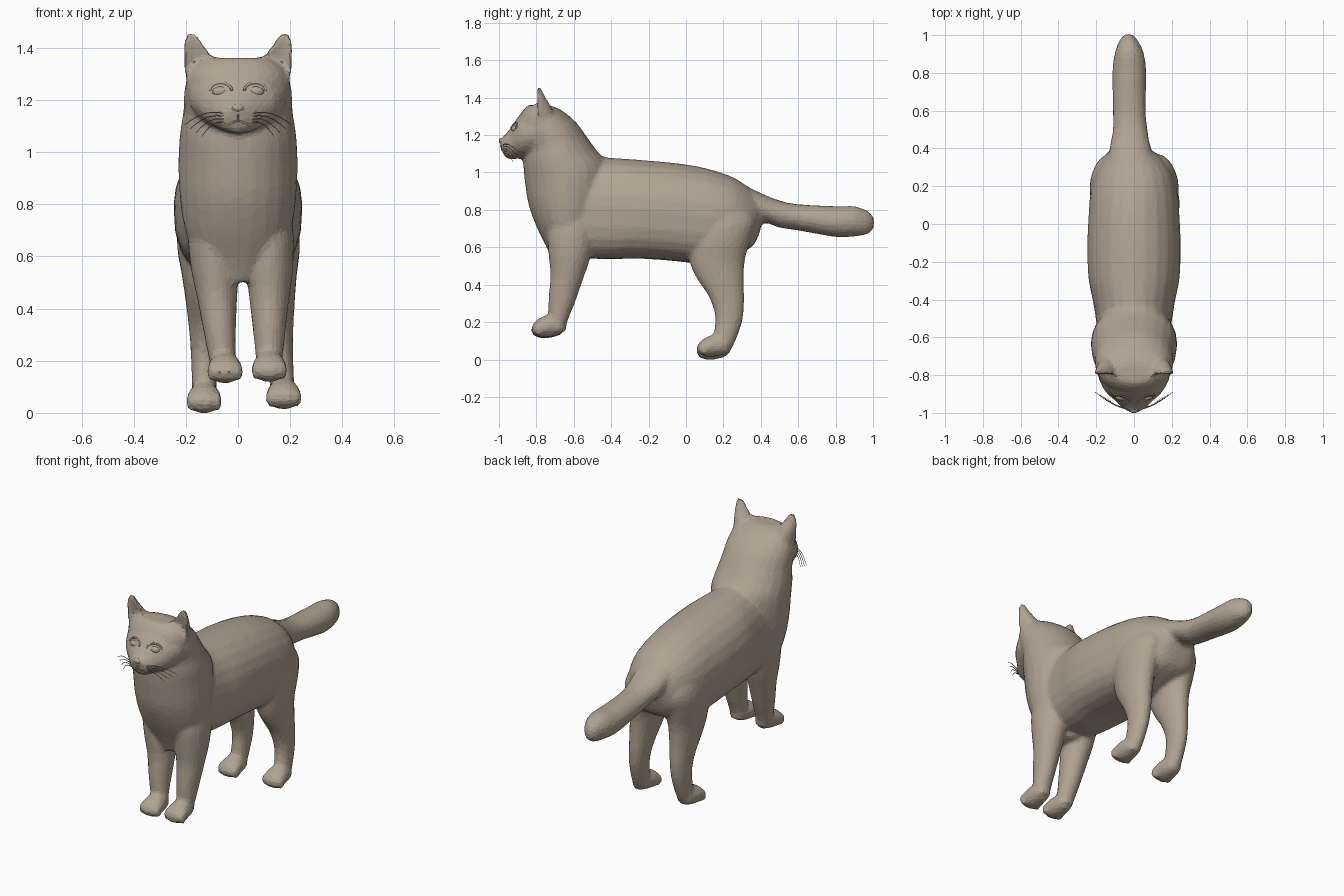
import bpy
import bmesh
import math
from mathutils import Vector, Matrix
from mathutils.bvhtree import BVHTree

cube = bpy.data.objects.get("Cube")
if cube:
    bpy.data.objects.remove(cube, do_unlink=True)

fur = bpy.data.materials.new("warm_taupe")
fur.use_nodes = True
TAUPE = (0.44, 0.37, 0.29, 1)
fur.diffuse_color = TAUPE
for node in fur.node_tree.nodes:
    if node.type == 'BSDF_PRINCIPLED':
        node.inputs["Base Color"].default_value = TAUPE
        node.inputs["Roughness"].default_value = 0.9


def add_object(name, data):
    obj = bpy.data.objects.new(name, data)
    bpy.context.collection.objects.link(obj)
    data.materials.append(fur)
    return obj


def smooth_sections(sections, steps=4):
    """Interpolate sections with a Catmull-Rom spline."""
    s = [Vector(v) for v in sections]
    out = []
    for i in range(len(s) - 1):
        a, b, c, d = s[max(i - 1, 0)], s[i], s[i + 1], s[min(i + 2, len(s) - 1)]
        for k in range(steps):
            t = k / steps
            out.append(b + (c - a) * (t / 2)
                       + (a * 2 - b * 5 + c * 4 - d) * (t * t / 2)
                       + (b * 3 - a - c * 3 + d) * (t ** 3 / 2))
    return out + [s[-1]]


def loft(bm, sections, cup=False, flat=1.0, sides=24):
    """Section: first edge y, z; opposite edge y, z; centre x; half width.
    cup hollows the first edge, flat below 1 squares the opposite one."""
    rings = []
    for y1, z1, y2, z2, x, w in smooth_sections(sections):
        ring = []
        for k in range(sides):
            a = math.tau * k / sides
            u, v = math.cos(a), math.sin(a)
            if cup and u > 0:
                u *= -0.35
            elif u < 0:
                u = -abs(u) ** flat
                v = math.copysign(abs(v) ** flat, v)
            ring.append(bm.verts.new((x + w * v,
                                      (y1 + y2) / 2 + u * (y1 - y2) / 2,
                                      (z1 + z2) / 2 + u * (z1 - z2) / 2)))
        rings.append(ring)
    for r, q in zip(rings, rings[1:]):
        for k in range(sides):
            n = (k + 1) % sides
            bm.faces.new((r[k], r[n], q[n], q[k]))
    bm.faces.new(rings[0])
    bm.faces.new(rings[-1][::-1])


def ball(bm, centre, size):
    bmesh.ops.create_uvsphere(bm, u_segments=16, v_segments=10, radius=1,
                              matrix=Matrix.LocRotScale(centre, None, Vector(size)))


def limb(bm, profile, foot_x, hip_x):
    """Leg profile rows (y, z, y, z, half width) leaning from foot to hip."""
    n = len(profile) - 1
    loft(bm, [(*p[:4], foot_x + (hip_x - foot_x) * i / n, p[4])
              for i, p in enumerate(profile)])


def paw(bm, x, heel, ground):
    """Paw with four toes, pointing forwards from the heel."""
    rows = [(0, .10, .015, .048), (-.06, .118, 0, .062),
            (-.115, .10, 0, .066), (-.15, .07, .02, .045)]
    loft(bm, [(heel + y, ground + top, heel + y, ground + low, x, w)
              for y, top, low, w in rows])
    for k in (-1.5, -.5, .5, 1.5):
        ball(bm, Vector((x + k * .034, heel - .138 + abs(k) * .012, ground + .042)),
             (.019, .028, .036))


bm = bmesh.new()

# Torso, from chest to rump, with a flattened belly
loft(bm, [(-.80, .98, -.77, .72, 0, .12), (-.70, 1.06, -.70, .60, 0, .18),
          (-.55, 1.09, -.56, .55, 0, .195), (-.42, 1.08, -.42, .535, 0, .215),
          (-.28, 1.07, -.28, .54, 0, .242), (-.1, 1.055, -.1, .53, 0, .247),
          (.05, 1.035, .05, .515, 0, .24), (.17, 1.005, .16, .52, 0, .23),
          (.27, .965, .27, .56, 0, .2), (.36, .90, .36, .61, -.01, .145),
          (.41, .84, .40, .70, -.02, .09)], flat=.72)

# Breast, neck and skull, from the bottom up
loft(bm, [(-.70, .50, -.53, .52, 0, .08), (-.74, .59, -.50, .62, 0, .165),
          (-.795, .70, -.46, .74, 0, .208),
          (-.84, .82, -.42, .90, 0, .226), (-.86, .94, -.42, 1.04, 0, .228),
          (-.87, 1.04, -.48, 1.12, 0, .222), (-.87, 1.12, -.53, 1.19, 0, .21),
          (-.90, 1.2, -.58, 1.26, 0, .207), (-.90, 1.28, -.64, 1.315, 0, .19),
          (-.87, 1.335, -.69, 1.345, 0, .155), (-.84, 1.362, -.74, 1.362, 0, .10)])

# Face and muzzle
loft(bm, [(-.82, 1.34, -.82, 1.08, 0, .19), (-.89, 1.305, -.89, 1.075, 0, .15),
          (-.94, 1.235, -.93, 1.07, 0, .10), (-.98, 1.19, -.965, 1.08, 0, .062),
          (-1.0, 1.18, -.985, 1.12, 0, .03)])
for side in (-1, 1):
    ball(bm, Vector((side * .035, -.955, 1.135)), (.04, .03, .028))

# Cupped ears
for side in (-1, 1):
    loft(bm, [(-.91, 1.27, -.69, 1.27, side * .14, .06),
              (-.90, 1.35, -.72, 1.35, side * .15, .06),
              (-.865, 1.41, -.755, 1.41, side * .17, .042),
              (-.835, 1.455, -.775, 1.455, side * .18, .022)], cup=True)

# Tail
loft(bm, [(.28, .95, .34, .70, -.01, .13), (.40, .89, .42, .73, -.02, .108),
          (.50, .85, .50, .705, -.02, .092), (.60, .83, .60, .69, -.025, .087),
          (.80, .82, .80, .655, -.025, .09), (.90, .82, .90, .658, -.025, .078),
          (.97, .795, .97, .67, -.028, .05), (1.005, .76, 1.005, .70, -.03, .02)])

# Legs and paws
front_leg = [(-.73, .16, -.64, .15, .045), (-.735, .22, -.635, .20, .052),
             (-.735, .32, -.595, .30, .062), (-.725, .45, -.55, .43, .077),
             (-.735, .57, -.51, .55, .092), (-.74, .70, -.48, .70, .092),
             (-.70, .87, -.50, .87, .06)]
hind_leg = [(.13, .06, .23, .03, .045), (.15, .15, .265, .10, .048),
            (.155, .24, .30, .20, .052), (.12, .34, .312, .30, .06),
            (.06, .43, .31, .42, .073), (.02, .52, .315, .53, .088),
            (.01, .65, .345, .64, .108), (.03, .78, .37, .74, .10),
            (.08, .90, .30, .86, .05)]
limb(bm, front_leg, -.05, -.11)
limb(bm, front_leg, .12, .12)
limb(bm, hind_leg, -.13, -.125)
limb(bm, hind_leg, .175, .115)
paw(bm, -.05, -.67, .115)
paw(bm, .12, -.67, .12)
paw(bm, -.13, .215, 0)
paw(bm, .175, .215, .015)

# Fuse all parts into one faceted skin
bmesh.ops.recalc_face_normals(bm, faces=bm.faces)
mesh = bpy.data.meshes.new("body")
bm.to_mesh(mesh)
bm.free()
body = add_object("body", mesh)
remesh = body.modifiers.new("fuse", 'REMESH')
remesh.mode = 'VOXEL'
remesh.voxel_size = .012
relax = body.modifiers.new("relax", 'SMOOTH')
relax.factor = .5
relax.iterations = 7
facets = body.modifiers.new("facets", 'DECIMATE')
facets.ratio = .12
bpy.context.view_layer.update()
skin = BVHTree.FromObject(body, bpy.context.evaluated_depsgraph_get())


def on_face(x, z):
    """Point of the face surface seen from the front."""
    hit = skin.ray_cast(Vector((x, -2, z)), Vector((0, 1, 0)))[0]
    return hit if hit else Vector((x, -.95, z))


def strand(name, points, radius, taper=False):
    curve = bpy.data.curves.new(name, 'CURVE')
    curve.dimensions = '3D'
    curve.bevel_depth = radius
    curve.bevel_resolution = 1
    curve.use_fill_caps = True
    spline = curve.splines.new('POLY')
    spline.points.add(len(points) - 1)
    for i, (target, p) in enumerate(zip(spline.points, points)):
        target.co = (*p, 1)
        target.radius = 1 - .6 * i / len(points) if taper else 1
    return add_object(name, curve)


def ball_object(name, centre, size):
    bm = bmesh.new()
    ball(bm, centre, size)
    mesh = bpy.data.meshes.new(name)
    bm.to_mesh(mesh)
    bm.free()
    add_object(name, mesh)


# Eyes, brows, mouth and whiskers on both sides
for side, label in ((-1, "right"), (1, "left")):
    ball_object(label + "_eye", on_face(side * .066, 1.232) + Vector((0, .014, 0)),
                (.034, .02, .02))
    arc = [math.pi * k / 10 for k in range(11)]
    strand(label + "_brow", [on_face(side * (.066 + .042 * math.cos(a)),
                                     1.236 + .03 * math.sin(a)) for a in arc], .005)
    strand(label + "_mouth", [on_face(side * x, z) for x, z in
                              ((0, 1.145), (0, 1.122), (.025, 1.112), (.05, 1.105))], .004)
    for k in range(4):
        root = on_face(side * .055, 1.15 - .012 * k)
        tip = Vector((side * (.205 - .022 * k), -.89 - .012 * k, 1.105 - .015 * k))
        points = [root.lerp(tip, t / 6) + Vector((0, -.01, .02)) * math.sin(math.pi * t / 6)
                  for t in range(7)]
        strand(f"{label}_whisker_{k + 1}", points, .0025, taper=True)

ball_object("nose", on_face(0, 1.17) + Vector((0, .008, 0)), (.022, .013, .015))
